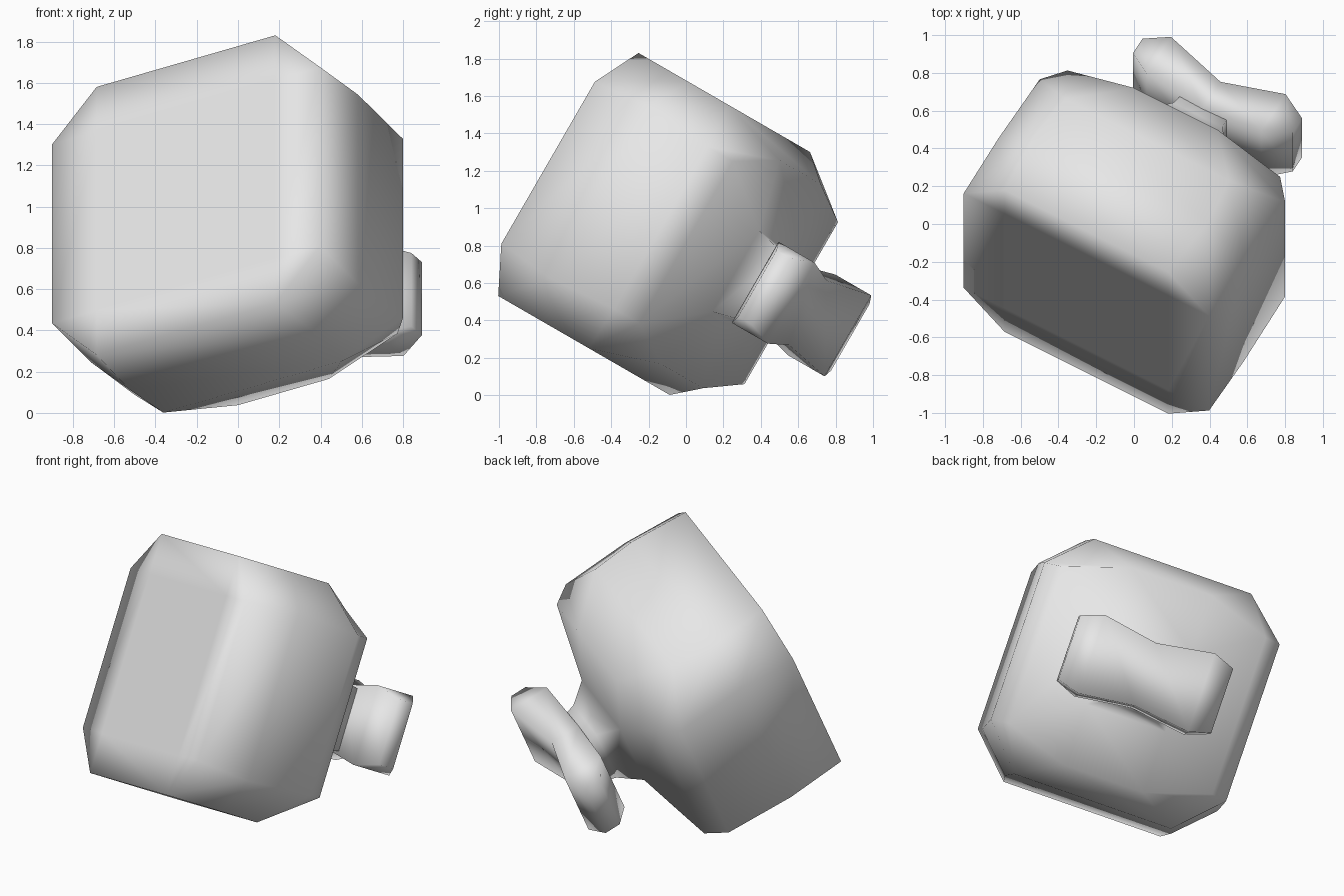
import bpy, bmesh, math
from mathutils import Matrix

cube = bpy.data.objects.get("Cube")
if cube:
    bpy.data.objects.remove(cube, do_unlink=True)

# Single plain material
grey = bpy.data.materials.new("light grey")
grey.use_nodes = True
grey.diffuse_color = (0.8, 0.8, 0.8, 1)
grey.node_tree.nodes["Principled BSDF"].inputs["Base Color"].default_value = (0.8, 0.8, 0.8, 1)

# Both parts share one tilted frame
TILT = (Matrix.Translation((0.193, 0.255, 0.67))
        @ Matrix.Rotation(math.radians(-30), 4, 'X')
        @ Matrix.Rotation(math.radians(-30), 4, 'Z'))


def octagon(side, top):
    """Ring of eight points; side and top are (depth, half width, half height)."""
    sd, sx, sz = side
    td, tx, tz = top
    return [(sx, sd, -sz), (sx, sd, sz), (tx, td, tz), (-tx, td, tz),
            (-sx, sd, sz), (-sx, sd, -sz), (-tx, td, -tz), (tx, td, -tz)]


def loft(name, rings):
    """Skin closed rings, cap both ends, shade smooth."""
    bm = bmesh.new()
    loops = [[bm.verts.new(p) for p in ring] for ring in rings]
    for a, b in zip(loops, loops[1:]):
        for i in range(len(a)):
            j = (i + 1) % len(a)
            bm.faces.new((a[i], a[j], b[j], b[i]))
    bm.faces.new(loops[0])
    bm.faces.new(loops[-1])
    bmesh.ops.remove_doubles(bm, verts=bm.verts, dist=0.0005)
    bmesh.ops.recalc_face_normals(bm, faces=bm.faces)
    for f in bm.faces:
        f.smooth = True
    mesh = bpy.data.meshes.new(name)
    bm.to_mesh(mesh)
    bm.free()
    mesh.materials.append(grey)
    obj = bpy.data.objects.new(name, mesh)
    bpy.context.collection.objects.link(obj)
    obj.matrix_world = TILT
    return obj


# Chamfered block with a domed back running into a flared neck
loft("block_and_neck", [
    octagon((-0.89, 0.5, 0.5), (-0.89, 0.5, 0.5)),
    octagon((-0.89, 0.75, 0.5), (-0.89, 0.5, 0.75)),
    octagon((-0.52, 0.75, 0.53), (-0.52, 0.53, 0.75)),
    octagon((-0.085, 0.75, 0.5), (-0.245, 0.5, 0.75)),
    octagon((0.035, 0.65, 0.5), (0.054, 0.254, 0.63)),
    octagon((0.16, 0.25, 0.25), (0.16, 0.25, 0.25)),
    octagon((0.29, 0.15, 0.21), (0.29, 0.15, 0.21)),
    octagon((0.45, 0.13, 0.17), (0.45, 0.13, 0.17)),
])

# Bow-shaped knob, mirrored about its waist: (x, near depth, far depth, half height)
half = [(0, 0.34, 0.53, 0.2), (0.35, 0.355, 0.612, 0.25), (0.488, 0.45, 0.55, 0.205)]
stations = [(-x, n, f, h) for x, n, f, h in reversed(half[1:])] + half
loft("knob", [[(x, n, -h), (x, f, -h), (x, f, h), (x, n, h)] for x, n, f, h in stations])
